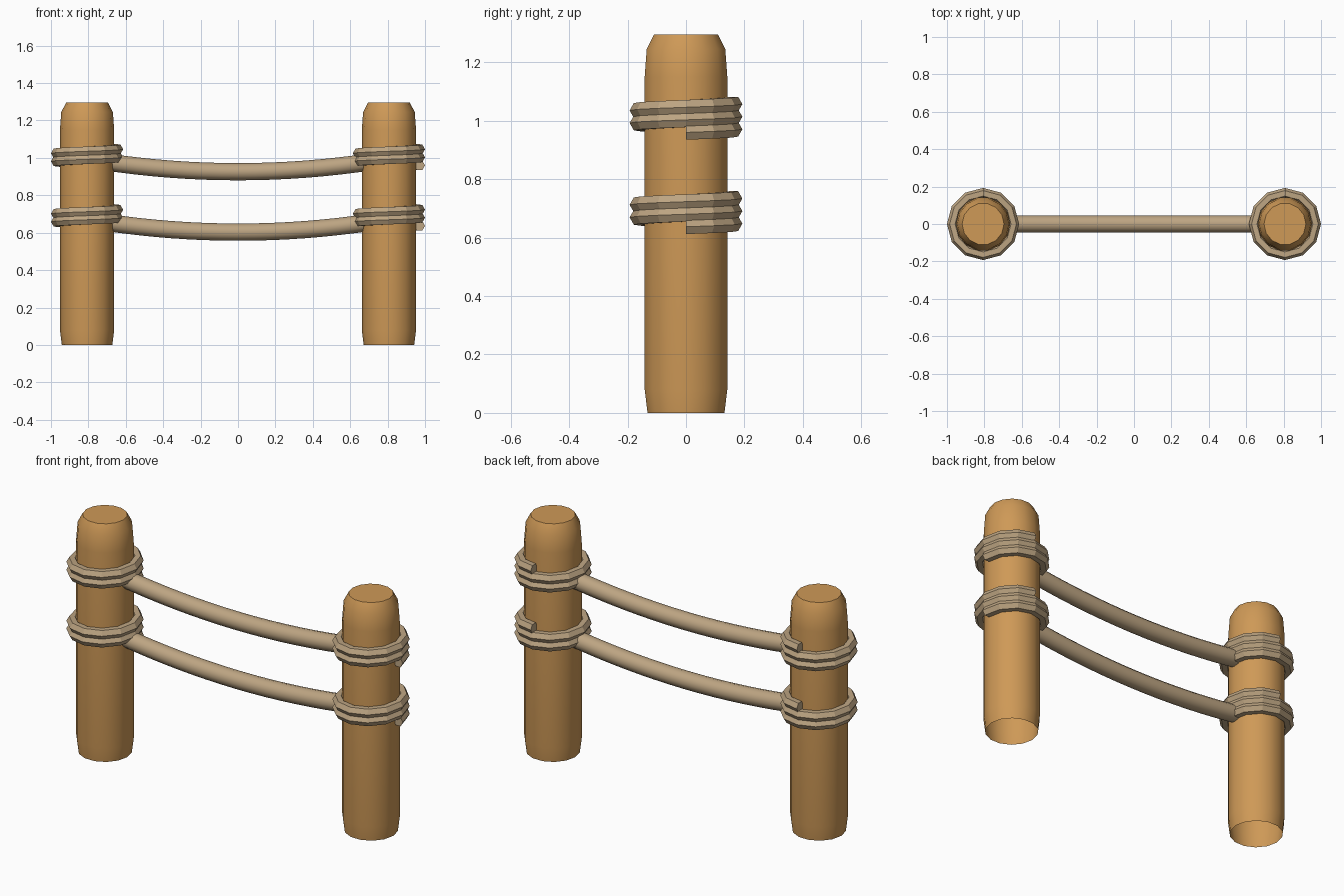
import bpy, bmesh, math
from mathutils import Vector

cube = bpy.data.objects.get("Cube")
if cube:
    bpy.data.objects.remove(cube, do_unlink=True)


def material(name, rgb):
    m = bpy.data.materials.new(name)
    m.use_nodes = True
    color = (*rgb, 1)
    m.diffuse_color = color
    bsdf = next(n for n in m.node_tree.nodes if n.type == 'BSDF_PRINCIPLED')
    bsdf.inputs["Base Color"].default_value = color
    bsdf.inputs["Roughness"].default_value = 0.9
    return m


WOOD = material("warm_wood", (0.62, 0.32, 0.095))
ROPE = material("tan_rope", (0.51, 0.375, 0.225))


def loft(name, rings, mat, caps, smooth_angle=None):
    """Skin a list of closed rings, optionally closing the (first, last) ends."""
    bm = bmesh.new()
    loops = [[bm.verts.new(p) for p in ring] for ring in rings]
    n = len(loops[0])
    for a, b in zip(loops, loops[1:]):
        for i in range(n):
            j = (i + 1) % n
            bm.faces.new((a[i], a[j], b[j], b[i]))
    if caps[0]:
        bm.faces.new(loops[0][::-1])
    if caps[1]:
        bm.faces.new(loops[-1])
    me = bpy.data.meshes.new(name)
    bm.to_mesh(me)
    bm.free()
    me.materials.append(mat)
    ob = bpy.data.objects.new(name, me)
    bpy.context.collection.objects.link(ob)
    if smooth_angle:
        bpy.ops.object.select_all(action='DESELECT')
        ob.select_set(True)
        bpy.context.view_layer.objects.active = ob
        bpy.ops.object.shade_smooth_by_angle(angle=math.radians(smooth_angle))
    return ob


def ring(center, u, v, r, n):
    """Regular polygon around center in the plane of u and v."""
    angles = [2 * math.pi * i / n for i in range(n)]
    return [center + r * (math.cos(a) * u + math.sin(a) * v) for a in angles]


X, Y, Z = Vector((1, 0, 0)), Vector((0, 1, 0)), Vector((0, 0, 1))
POST_X = 0.807
LEVELS = {"lower": 0.637, "upper": 0.96}


# Posts: open underneath, tapered at both ends
def post(name, x):
    profile = [(0, 0.135), (0.08, 0.145), (1.15, 0.145), (1.245, 0.138), (1.295, 0.112)]
    loft(name, [ring(Vector((x, 0, z)), X, Y, r, 14) for z, r in profile],
         WOOD, (False, True), 45)


# Coils: faceted helix of two and a quarter turns around a post
def coil(name, x, z, per_turn=12, turns=2.25, pitch=0.043):
    rings = []
    for i in range(int(per_turn * turns) + 1):
        t = i / per_turn
        a = 2 * math.pi * t
        out = Vector((math.cos(a), math.sin(a), 0))
        center = Vector((x, 0, z + pitch * t)) + out * 0.164
        rings.append(ring(center, out, -Z, 0.029, 6)[::-1])
    loft(name, [r[::-1] for r in rings], ROPE, (True, True))


# Sagging ropes between the posts
def rope(name, z, half=0.72, steps=16):
    rings = []
    for i in range(steps + 1):
        x = half * (2 * i / steps - 1)
        slope = 0.21 * x
        up = Vector((-slope, 0, 1)).normalized()
        rings.append(ring(Vector((x, 0, z + 0.105 * x * x)), Y, up, 0.046, 12))
    loft(name, rings, ROPE, (True, True), 45)


for side, x in (("left", POST_X), ("right", -POST_X)):
    post(f"{side}_post", x)
    for level, z in LEVELS.items():
        coil(f"{side}_{level}_coil", x, z)

for level, z in LEVELS.items():
    rope(f"{level}_rope", z - 0.034)
